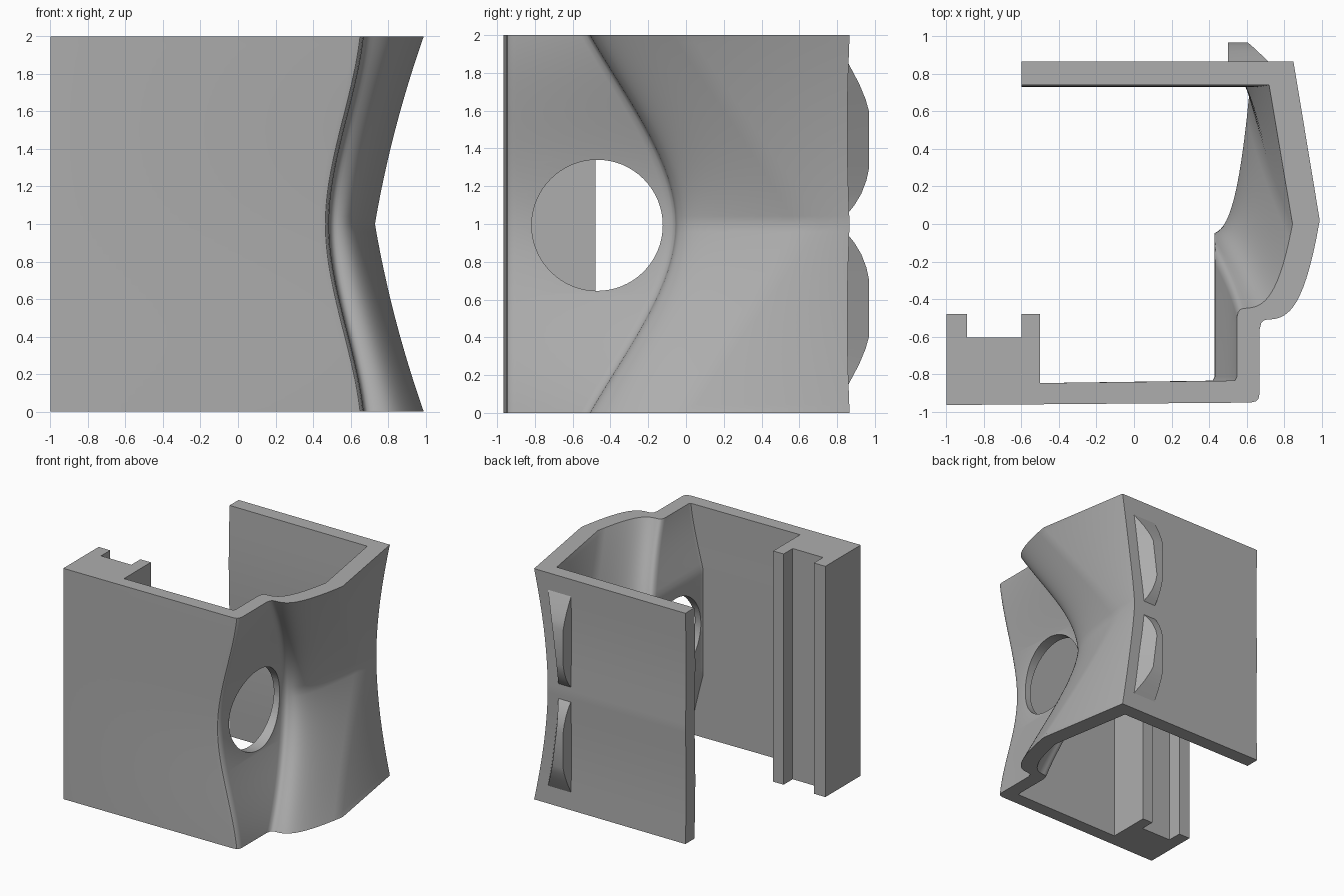
import bpy, bmesh, math

cube = bpy.data.objects.get("Cube")
if cube:
    bpy.data.objects.remove(cube, do_unlink=True)

grey = bpy.data.materials.new("plain_grey")
grey.use_nodes = True
colour = (0.42, 0.42, 0.42, 1)
grey.diffuse_color = colour
grey.node_tree.nodes["Principled BSDF"].inputs["Base Color"].default_value = colour


def loft(name, rings):
    """Skin a stack of closed outlines and cap both ends."""
    bm = bmesh.new()
    rows = [[bm.verts.new(p) for p in ring] for ring in rings]
    n = len(rows[0])
    for a, b in zip(rows, rows[1:]):
        for i in range(n):
            j = (i + 1) % n
            bm.faces.new((a[i], a[j], b[j], b[i]))
    bm.faces.new(rows[0][::-1])
    bm.faces.new(rows[-1])
    bmesh.ops.recalc_face_normals(bm, faces=bm.faces)
    mesh = bpy.data.meshes.new(name)
    bm.to_mesh(mesh)
    bm.free()
    obj = bpy.data.objects.new(name, mesh)
    mesh.materials.append(grey)
    bpy.context.collection.objects.link(obj)
    return obj


def smooth(obj, degrees):
    bpy.ops.object.select_all(action="DESELECT")
    obj.select_set(True)
    bpy.context.view_layer.objects.active = obj
    bpy.ops.object.shade_smooth_by_angle(angle=math.radians(degrees))


def corner_x(t):
    return 0.72 + 0.13 * t ** 1.5


def swell(flat, groove, apex_x, apex_y, steps=16):
    """Curve from the groove out to the crest of the side wall."""
    us = [0.12 + 0.88 * i / steps for i in range(steps + 1)]
    return [(flat + u * (apex_x - flat), groove + u ** 3.5 * (apex_y - groove)) for u in us]


def outline(z):
    t = abs(z - 1)
    flat = 0.485 + 0.185 * (2.4 * t**2 - 1.4 * t**3)
    groove = -0.055 - 0.455 * (1.75 * t**2 - 0.75 * t**3)
    apex_x = 0.73 + 0.17 * t + 0.09 * t**2
    apex_y = 0.72 - 0.70 * t
    back = -0.012 * math.sin(math.pi * t)
    # outer skin: front, rounded corner, groove, swell, back
    outer = [(-1, -0.965), (flat - 0.05, -0.952), (flat - 0.02, -0.945),
             (flat - 0.006, -0.93), (flat, -0.90), (flat, groove - 0.05),
             (flat + 0.008, groove - 0.018), (flat + 0.02, groove - 0.005)]
    outer += swell(flat, groove, apex_x, apex_y)
    outer += [(corner_x(t), 0.866 + back), (-0.6, 0.866 + back)]
    # inner skin, trimmed flat around the hole
    fi, gi = flat - 0.122, groove + 0.06 * t
    inner = [(fi - 0.01, -0.835), (fi, -0.815), (fi, gi - 0.05),
             (fi + 0.008, gi - 0.018), (fi + 0.02, gi - 0.005)]
    inner += swell(fi, gi, apex_x - 0.115 - 0.03 * t, apex_y - 0.02)
    inner = [(max(x, 0.43), y) for x, y in inner]
    inner[0] = (inner[1][0] - 0.01, -0.835)
    inner += [(corner_x(t) - 0.13, 0.742 + back), (-0.6, 0.742 + back)]
    # grooved rail on the free front edge
    rail = [(-0.5, -0.848), (-0.5, -0.48), (-0.6, -0.48), (-0.6, -0.605),
            (-0.89, -0.605), (-0.89, -0.48), (-1, -0.48)]
    return [(x, y, z) for x, y in outer + inner[::-1] + rail]


bracket = loft("bracket_shell", [outline(2 * i / 48) for i in range(49)])

# round opening through the side wall
bpy.ops.mesh.primitive_cylinder_add(vertices=64, radius=0.347, depth=0.7,
                                    location=(0.6, -0.47, 0.993),
                                    rotation=(0, math.pi / 2, 0))
cutter = bpy.context.object
cutter.name = "hole_cutter"
cutter.hide_render = True
cutter.data.materials.append(grey)
bpy.context.view_layer.objects.active = bracket
cut = bracket.modifiers.new("hole", "BOOLEAN")
cut.object = cutter
cut.operation = "DIFFERENCE"
cut.solver = "EXACT"
bpy.ops.object.modifier_apply(modifier=cut.name)
bpy.data.objects.remove(cutter, do_unlink=True)
smooth(bracket, 32)

# pair of bowed lugs on the back, mirrored about mid height
bow = [(0.06, 0.86), (0.10, 0.892), (0.16, 0.928), (0.23, 0.955), (0.29, 0.968),
       (0.60, 0.968), (0.66, 0.951), (0.74, 0.918), (0.85, 0.86)]
for name, side in (("upper_lug", 1), ("lower_lug", -1)):
    rings = []
    for t, y in bow:
        z = 1 + side * t
        right = corner_x(t) - 0.10
        top = right - 0.7 * (y - 0.86)
        rings.append([(0.5, 0.82, z), (right, 0.82, z), (right, 0.855, z),
                      (top, y, z), (0.5, y, z)])
    smooth(loft(name, rings), 25)
